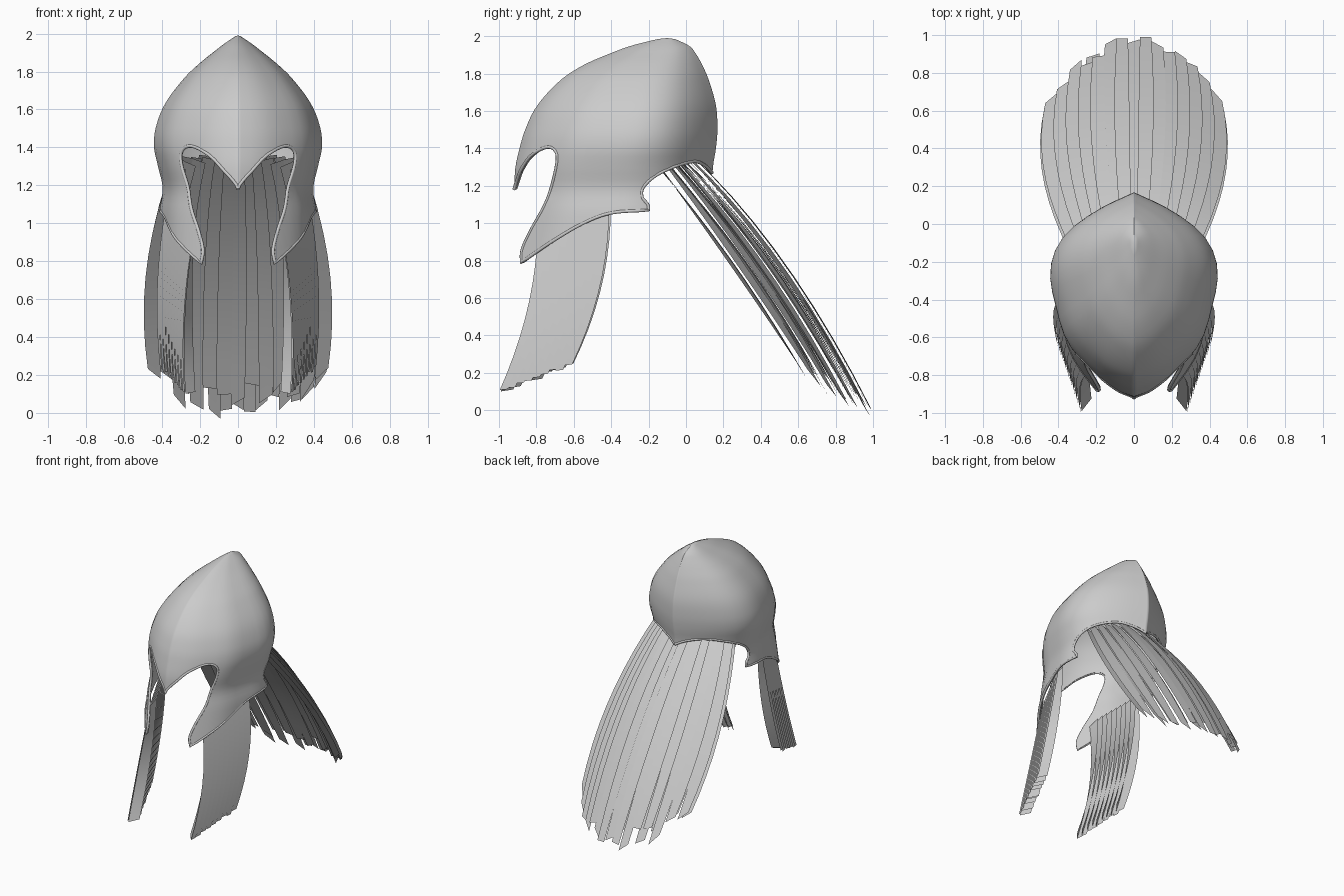
import bpy, bmesh, math, random
from mathutils import Vector

random.seed(4)
if "Cube" in bpy.data.objects:
    bpy.data.objects.remove(bpy.data.objects["Cube"], do_unlink=True)

grey = bpy.data.materials.new("plain grey")
grey.use_nodes = True
grey.diffuse_color = (0.6, 0.6, 0.6, 1)
grey.node_tree.nodes["Principled BSDF"].inputs["Base Color"].default_value = grey.diffuse_color

# Helmet levels: height, front y, back y, half width
LEVELS = [(.7, -1.02, .14, .42), (1.05, -.94, .14, .415), (1.18, -.92, .14, .397),
          (1.3, -.912, .144, .422), (1.4, -.89, .16, .443), (1.5, -.86, .168, .435),
          (1.63, -.795, .16, .385), (1.77, -.665, .12, .28), (1.85, -.54, .085, .195),
          (1.91, -.4, .05, .12), (1.95, -.29, .015, .068), (1.99, -.13, -.07, .008)]
# Half outline of a level: position front to back, share of the half width
OUTLINE = [(0, 0), (.03, .21), (.09, .44), (.25, .79), (.44, .94), (.58, 1),
           (.7, .95), (.81, .77), (.92, .4), (1, 0)]
# Rim in side view (y, z): eye opening, cheek bottom, ear notch and nape
EYE = [(-.92, 1.18), (-.885, 1.28), (-.83, 1.36), (-.75, 1.405), (-.7, 1.39), (-.69, 1.32),
       (-.74, 1.13), (-.83, .96), (-.875, .86), (-.88, .79)]
CHEEK = [(-.88, .79), (-.72, .9), (-.55, 1), (-.4, 1.055), (-.2, 1.07)]
NAPE = [(-.2, 1.07), (-.205, 1.1), (-.235, 1.14), (-.23, 1.19), (-.17, 1.25), (-.07, 1.3),
        (.04, 1.33), (.1, 1.31), (.14, 1.27)]


def interpolate(rows, v):
    """Smooth interpolation of table rows keyed by their first entry."""
    v = min(max(v, rows[0][0]), rows[-1][0])
    i = max(k for k in range(len(rows) - 1) if rows[k][0] <= v)
    a, b = rows[i], rows[i + 1]
    before, after = rows[max(i - 1, 0)], rows[min(i + 2, len(rows) - 1)]
    h = b[0] - a[0]
    t = (v - a[0]) / h
    result = []
    for c in range(1, len(a)):
        m0 = (b[c] - before[c]) / (b[0] - before[0]) * h
        m1 = (after[c] - a[c]) / (after[0] - a[0]) * h
        d = b[c] - a[c]
        result.append(a[c] + t * m0 + t * t * (3 * d - 2 * m0 - m1) + t ** 3 * (m0 + m1 - 2 * d))
    return result


def half_width(y, z):
    front, back, width = interpolate(LEVELS, z)
    return width * max(interpolate(OUTLINE, (y - front) / (back - front))[0], 0)


def smooth_path(points, steps=5):
    rows = [(i, *p) for i, p in enumerate(points)]
    count = (len(points) - 1) * steps
    return [tuple(interpolate(rows, i / steps)) for i in range(count + 1)]


def make_object(name, bm):
    mesh = bpy.data.meshes.new(name)
    bm.to_mesh(mesh)
    bm.free()
    mesh.materials.append(grey)
    obj = bpy.data.objects.new(name, mesh)
    bpy.context.collection.objects.link(obj)
    return obj


def activate(obj):
    bpy.ops.object.select_all(action="DESELECT")
    obj.select_set(True)
    bpy.context.view_layer.objects.active = obj


def shade(obj, degrees):
    activate(obj)
    bpy.ops.object.shade_smooth_by_angle(angle=math.radians(degrees))


# Helmet bowl, lofted through the levels
bm = bmesh.new()
half, levels = 22, 50
rings = []
for r in range(levels + 1):
    z = .7 + 1.285 * (1 - (1 - r / levels) ** 1.5)
    front, back, width = interpolate(LEVELS, z)
    ring = []
    for k in range(2 * half):
        t = (1 - math.cos(math.pi * k / half)) / 2
        y = front + t * (back - front)
        x = 0 if k % half == 0 else half_width(y, z) * (1 if k < half else -1)
        ring.append(bm.verts.new((x, y, z)))
    rings.append(ring)
for low, high in zip(rings, rings[1:]):
    for k in range(2 * half):
        n = (k + 1) % (2 * half)
        bm.faces.new((low[k], low[n], high[n], high[k]))
tip = bm.verts.new((0, -.1, 1.99))
for k in range(2 * half):
    bm.faces.new((rings[-1][k], rings[-1][(k + 1) % (2 * half)], tip))
bm.faces.new(rings[0])
bmesh.ops.recalc_face_normals(bm, faces=bm.faces)
helmet = make_object("helmet_shell", bm)

# Side silhouette used to cut the openings
rim = smooth_path(EYE) + smooth_path(CHEEK)[1:] + smooth_path(NAPE)[1:]
bm = bmesh.new()
corners = rim + [(.5, 1.27), (.5, 2.3), (-1.4, 2.3), (-1.4, 1.18)]
face = bm.faces.new([bm.verts.new((-.8, y, z)) for y, z in corners])
side = bmesh.ops.extrude_face_region(bm, geom=[face])["geom"]
bmesh.ops.translate(bm, vec=(1.6, 0, 0), verts=[v for v in side if isinstance(v, bmesh.types.BMVert)])
bmesh.ops.recalc_face_normals(bm, faces=bm.faces)
cutter = make_object("opening_cutter", bm)
cutter.hide_render = True
cut = helmet.modifiers.new("openings", "BOOLEAN")
cut.operation, cut.solver, cut.object = "INTERSECT", "EXACT", cutter
activate(helmet)
bpy.ops.object.modifier_apply(modifier=cut.name)
bpy.data.objects.remove(cutter, do_unlink=True)

# Hollow the helmet: remove the faces that span both sides, then thicken
bm = bmesh.new()
bm.from_mesh(helmet.data)
caps = [f for f in bm.faces
        if min(v.co.x for v in f.verts) < -.001 and max(v.co.x for v in f.verts) > .001]
bmesh.ops.delete(bm, geom=caps, context="FACES")
bm.to_mesh(helmet.data)
bm.free()
wall = helmet.modifiers.new("wall", "SOLIDIFY")
wall.thickness, wall.offset = .018, -1
bpy.ops.object.modifier_apply(modifier=wall.name)
shade(helmet, 85)

# Rolled lip along the rim
curve = bpy.data.curves.new("rim_lip", "CURVE")
curve.dimensions = "3D"
curve.bevel_depth, curve.bevel_resolution = .009, 2
for sign in (1, -1):
    spline = curve.splines.new("POLY")
    spline.points.add(len(rim) - 1)
    for point, (y, z) in zip(spline.points, rim):
        point.co = (sign * max(half_width(y, z) - .006, 0), y, z, 1)
curve.materials.append(grey)
lip = bpy.data.objects.new("rim_lip", curve)
bpy.context.collection.objects.link(lip)
activate(lip)
bpy.ops.object.convert(target="MESH")
shade(lip, 60)


def add_strip(bm, sheet, centre, width, length, layer, tilt, skew):
    """One flat lock of hair laid along a sheet function; tilt turns its edges in and out."""
    rows, last = 9, None
    for i in range(rows + 1):
        s = i / rows
        spread = width * (1 - .25 * s ** 3) / 2
        pair = [bm.verts.new(sheet(centre + e * spread, s * length + e * skew * s, layer + e * tilt))
                for e in (-1, 1)]
        if last:
            bm.faces.new((last[0], last[1], pair[1], pair[0]))
        last = pair


def nape_sheet(a, t, layer):
    b = min(a * a, 1.1)
    root = Vector((.33 * a, .02 - .15 * b, 1.38 - .05 * b))
    end = Vector((.465 * a, .99 - .33 * b, .02 + .16 * b))
    bulge = Vector((.075 * a, .02, .1 * (1 - b))) * 4 * t * (1 - t)
    return root.lerp(end, t) + bulge - Vector((0, .6, .8)) * layer


def cheek_sheet(b, t, layer):
    root = Vector((.23 + .15 * b, -.79 + .375 * b, .96 + .13 * b))
    end = Vector((.275 + .14 * b, -1.01 + .4 * b, .085 + .15 * b))
    bulge = Vector((.03, .05, 0)) * 4 * t * (1 - t)
    return root.lerp(end, t) + bulge - Vector((layer * (.4 + 1.4 * t - .9 * t * t), 0, 0))


# Long hair hanging from the nape: ragged layers of flat locks stepping down to the sides
bm = bmesh.new()
for count, depth, reach, flatten in ((15, 0, .985, .02), (13, .03, .96, .035)):
    for i in range(count):
        a = -.93 + 1.86 * i / (count - 1)
        add_strip(bm, nape_sheet, a, 2.6 / count, reach + random.uniform(-.055, .035),
                  depth + random.uniform(0, .02), -flatten * a, random.uniform(-.015, .015))
shade(make_object("nape_hair", bm), 30)

# Cheek hair: an outer sheet and a row of overlapping locks turned inward, mirrored
bm = bmesh.new()
for i in range(9):
    u = i / 8
    add_strip(bm, cheek_sheet, .07 + .86 * u, .16, random.uniform(.97, 1), 0, .003, .008)
    add_strip(bm, cheek_sheet, .13 + .78 * u, .25, random.uniform(.97, 1), .047, .043, .01)
cheek_hair = make_object("cheek_hair", bm)
mirror = cheek_hair.modifiers.new("mirror", "MIRROR")
activate(cheek_hair)
bpy.ops.object.modifier_apply(modifier=mirror.name)
shade(cheek_hair, 30)
